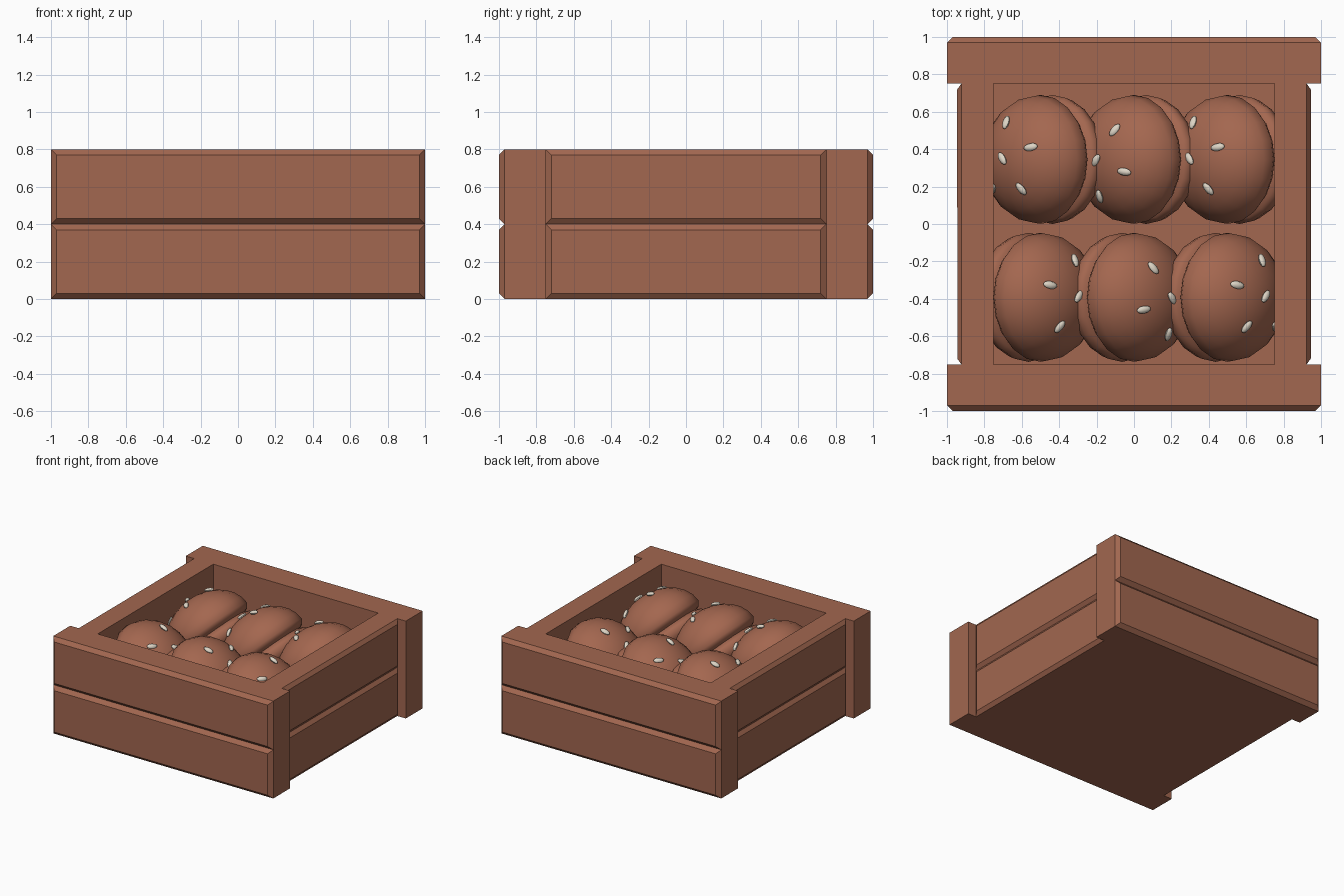
import bpy, bmesh, math
from mathutils import Vector, Matrix

if "Cube" in bpy.data.objects:
    bpy.data.objects.remove(bpy.data.objects["Cube"])


def material(name, rgb):
    m = bpy.data.materials.new(name)
    m.diffuse_color = (*rgb, 1)
    m.use_nodes = True
    m.node_tree.nodes["Principled BSDF"].inputs["Base Color"].default_value = m.diffuse_color
    return m


WOOD = material("crate_wood", (0.36, 0.135, 0.079))
CRUST = material("bun_crust", (0.37, 0.135, 0.079))
SEED = material("seed_cream", (0.72, 0.66, 0.56))


def finish(bm, name, mat, smooth=False):
    bmesh.ops.recalc_face_normals(bm, faces=bm.faces[:])
    me = bpy.data.meshes.new(name)
    bm.to_mesh(me)
    bm.free()
    ob = bpy.data.objects.new(name, me)
    bpy.context.collection.objects.link(ob)
    me.materials.append(mat)
    if smooth:
        bpy.ops.object.select_all(action='DESELECT')
        ob.select_set(True)
        bpy.context.view_layer.objects.active = ob
        bpy.ops.object.shade_smooth_by_angle(angle=math.radians(50))
    return ob


# Plank: facing -y before turning, with the outer face chamfered all round
def plank(name, half, inner, outer, z0, z1, cut, turn):
    bm = bmesh.new()
    c = 0.03
    rings = []
    for y, i in ((inner, 0), (outer - cut, 0), (outer, c)):
        pts = ((-half + i, z0 + i), (half - i, z0 + i), (half - i, z1 - i), (-half + i, z1 - i))
        rings.append([bm.verts.new((x, -y, z)) for x, z in pts])
    bm.faces.new(rings[0])
    bm.faces.new(rings[2])
    for a, b in zip(rings, rings[1:]):
        for k in range(4):
            n = (k + 1) % 4
            bm.faces.new((a[k], a[n], b[n], b[k]))
    bm.transform(Matrix.Rotation(turn, 4, 'Z'))
    finish(bm, name, WOOD)


for level, z in (("lower", 0.0), ("upper", 0.4)):
    for i, side in enumerate(("front", "right", "back", "left")):
        if i % 2 == 0:
            plank(f"{side}_{level}_plank", 1.0, 0.75, 1.0, z, z + 0.4, 0.03, i * math.pi / 2)
        else:
            plank(f"{side}_{level}_plank", 0.75, 0.75, 0.945, z, z + 0.4, 0.022, i * math.pi / 2)

# Crate floor
bm = bmesh.new()
bmesh.ops.create_cube(bm, size=1, matrix=Matrix.Translation((0, 0, 0.05)) @ Matrix.Diagonal((1.5, 1.5, 0.1, 1)))
finish(bm, "crate_floor", WOOD)

# Buns lean over 45 degrees towards -x; the front row is mirrored
R, H, CZ = 0.345, 0.27, 0.485
S = C = math.sqrt(0.5)
TILT = Matrix.Rotation(-math.pi / 4, 4, 'Y')


def bun(name, place):
    dome = [(R * math.sin(a), H * math.cos(a)) for a in (math.pi / 2 * k / 7 for k in range(8))]
    lower = [(0.325, -0.03), (0.29, -0.045), (0.325, -0.06), (R, -0.09), (0.33, -0.14), (0.28, -0.19), (0, -0.2)]
    bm = bmesh.new()
    vs = [bm.verts.new((r, 0, z)) for r, z in dome + lower]
    es = [bm.edges.new(p) for p in zip(vs, vs[1:])]
    bmesh.ops.spin(bm, geom=vs + es, cent=(0, 0, 0), axis=(0, 0, 1), angle=2 * math.pi, steps=20)
    bmesh.ops.remove_doubles(bm, verts=bm.verts[:], dist=0.0005)
    bm.transform(place @ TILT)
    finish(bm, name, CRUST, True)


# Seeds: (x, y, direction in degrees) seen from above, laid on the dome
SEEDS = ((-0.18, 0.195, 75), (-0.05, 0.065, 10), (-0.2, 0.005, 120), (-0.1, -0.155, -50), (-0.25, -0.155, 80))


def seeds(name, place):
    bm = bmesh.new()
    for x, y, deg in SEEDS:
        # height where a vertical line meets the tilted dome
        a = C * C / H**2 + S * S / R**2
        b = 2 * S * C * x * (1 / R**2 - 1 / H**2)
        c = (S * x / H)**2 + ((C * x)**2 + y * y) / R**2 - 1
        z = (-b + math.sqrt(max(b * b - 4 * a * c, 0))) / (2 * a)
        t, q = (-S * x + C * z) / H**2, (C * x + S * z) / R**2
        n = Vector((-S * t + C * q, y / R**2, C * t + S * q)).normalized()
        d = Vector((math.cos(math.radians(deg)), math.sin(math.radians(deg)), 0))
        d.z = -d.dot(n) / max(n.z, 0.3)
        d = (d - n * d.dot(n)).normalized()
        w = n.cross(d)
        frame = Matrix((w, n, d)).transposed().to_4x4()
        frame.translation = Vector((x, y, z)) + n * 0.007
        bmesh.ops.create_uvsphere(bm, u_segments=8, v_segments=6, radius=1,
                                  matrix=frame @ Matrix.Diagonal((0.021, 0.016, 0.04, 1)))
    bm.transform(place)
    finish(bm, name, SEED, True)


for row, mirror, y in (("back", 1, 0.345), ("front", -1, -0.392)):
    for i, x in enumerate((-0.5, 0, 0.5)):
        place = Matrix.Translation((x, y, CZ)) @ Matrix.Diagonal((mirror, -1 if i == 1 else 1, 1, 1))
        bun(f"{row}_bun_{i + 1}", place)
        seeds(f"{row}_bun_seeds_{i + 1}", place)
